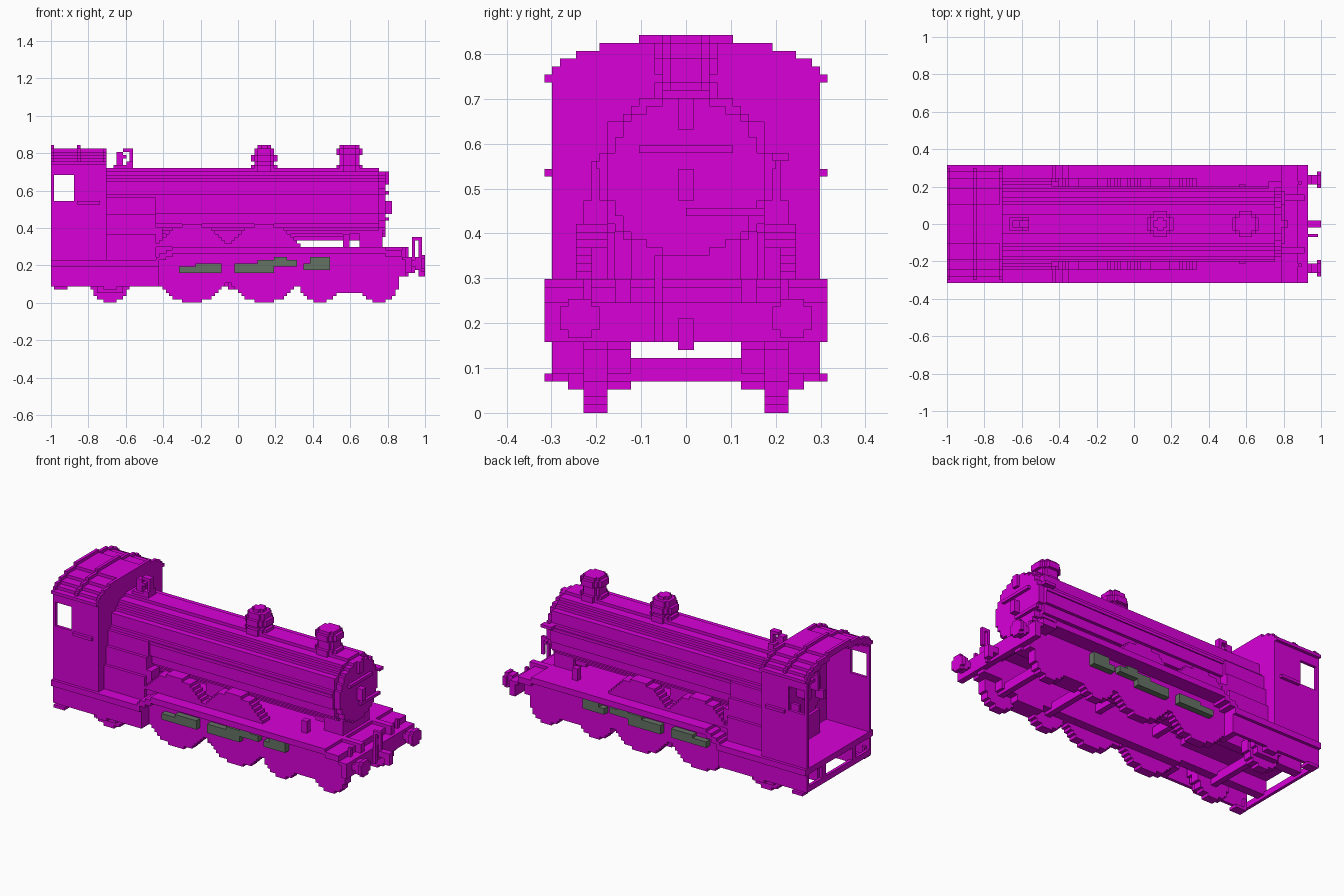
import bpy, bmesh, math

cube = bpy.data.objects.get("Cube")
if cube:
    bpy.data.objects.remove(cube, do_unlink=True)

V = 2 / 114          # one block; all sizes below are counted in blocks
X0 = 57              # blocks from the rear end to the centre


def material(name, rgb):
    m = bpy.data.materials.new(name)
    m.use_nodes = True
    m.diffuse_color = (*rgb, 1)
    m.node_tree.nodes["Principled BSDF"].inputs["Base Color"].default_value = (*rgb, 1)
    return m


BODY = material("magenta", (0.69, 0.0, 0.69))
ROD = material("rod_grey", (0.13, 0.17, 0.13))


def finish(name, bm, mat):
    bmesh.ops.recalc_face_normals(bm, faces=bm.faces)
    me = bpy.data.meshes.new(name)
    bm.to_mesh(me)
    bm.free()
    me.materials.append(mat)
    ob = bpy.data.objects.new(name, me)
    bpy.context.collection.objects.link(ob)
    return ob


def place(x, y, z):
    return ((x - X0) * V, y * V, z * V)


def add_prism(bm, outline, axis, a, b):
    """Extrude a closed outline along an axis from a to b."""
    pts = [p for i, p in enumerate(outline) if p != outline[i - 1]]
    order = {"x": lambda p, t: (t, p[0], p[1]),
             "y": lambda p, t: (p[0], t, p[1]),
             "z": lambda p, t: (p[0], p[1], t)}[axis]
    lo = [bm.verts.new(place(*order(p, a))) for p in pts]
    hi = [bm.verts.new(place(*order(p, b))) for p in pts]
    bm.faces.new(lo)
    bm.faces.new(hi[::-1])
    for i in range(len(pts)):
        bm.faces.new((lo[i - 1], lo[i], hi[i], hi[i - 1]))


def prism(name, outline, axis, a, b, mirror=False, mat=BODY):
    bm = bmesh.new()
    add_prism(bm, outline, axis, a, b)
    if mirror:
        add_prism(bm, outline, axis, -b, -a)
    return finish(name, bm, mat)


def boxes(name, items, mirror=True, mat=BODY):
    """Boxes given as x0, x1, y0, y1, z0, z1, optionally on both sides."""
    bm = bmesh.new()
    for x0, x1, y0, y1, z0, z1 in items:
        rect = [(x0, z0), (x1, z0), (x1, z1), (x0, z1)]
        add_prism(bm, rect, "y", y0, y1)
        if mirror:
            add_prism(bm, rect, "y", -y1, -y0)
    return finish(name, bm, mat)


def stair(halfs, c, base):
    """Symmetric stepped outline from one half width per row."""
    right = [(c + h, base + i + d) for i, h in enumerate(halfs) for d in (0, 1)]
    return right + [(2 * c - u, w) for u, w in reversed(right)]


def disc(r, c, cz, lowest=None):
    rows = [k for k in range(-r, r) if lowest is None or cz + k >= lowest]
    return stair([max(1, round(math.sqrt(r * r - (k + .5) ** 2))) for k in rows],
                 c, cz + rows[0])


# Running board, rising behind the cab step and dropping to the front beam
prism("running_board",
      [(0, 11), (33, 11), (33, 13), (35, 13), (35, 14), (37, 14), (37, 15), (102, 15),
       (102, 14), (107, 14), (107, 13), (110, 13), (110, 14), (107, 14.01), (107, 16),
       (102, 16), (102, 17), (37, 17), (37, 16), (35, 16), (35, 15), (33, 15), (33, 14),
       (32, 14), (32, 13), (0, 13)],
      "y", -18, 18)
boxes("front_beam", [(108, 110, -18, 18, 9, 14)], mirror=False)
boxes("main_frames", [(33, 102, 7, 10, 5, 15), (102, 109, 7, 10, 8, 14),
                      (1, 33, 7, 10, 6, 11)])
boxes("outer_frames", [(33, 75, 10, 13, 6, 15), (75, 102, 10, 13, 5, 15),
                       (102, 108, 10, 13, 8, 14)])
boxes("rear_side_sheets", [(0, 33, 16, 17, 5, 11), (31, 33, 10, 16, 5, 11)])
boxes("bogie_frames", [(86, 96, 7, 13, 3, 5)])
boxes("rear_beam", [(0, 1, 0, 17, 5, 7), (0, 1, 7, 9, 7, 11)])
boxes("cab_footsteps", [(1, 5, 15, 18, 4, 5), (1, 2, 15, 17, 5, 8)])
boxes("sand_pipes", [(54, 56, 10, 12, 4, 6), (76, 77, 10, 13, 3, 5)])

# Wheels, axles and trailing axle boxes
for label, cx, r in (("trailing", 18, 6), ("rear_driving", 43, 12),
                     ("front_driving", 65, 12), ("rear_bogie", 82, 6),
                     ("front_bogie", 100, 6)):
    prism(label + "_wheels", disc(r, cx, r), "y", 10, 13, mirror=True)
    z = 4 if r < 10 else 10
    boxes(label + "_axle", [(cx - 1, cx + 1, -10, 10, z, z + 3)], mirror=False)
prism("trailing_spring_housings", stair([4, 4, 5, 5, 6, 6, 6, 6], 18, 3), "y", 13, 15,
      mirror=True)
boxes("trailing_axle_boxes", [(16, 20, 15, 17, 4, 8)])

# Grey coupling and connecting rods
boxes("side_rods", [(39, 52, 13, 15, 9, 11), (44, 52, 13, 15, 11, 12),
                    (56, 68, 13, 15, 9, 12), (63, 75, 13, 15, 11, 13),
                    (68, 72, 13, 15, 12, 14), (77, 85, 13, 15, 10, 12),
                    (79, 85, 13, 15, 12, 14)], mat=ROD)

# Stepped splashers over the driving wheels
for label, cx in (("rear", 43), ("front", 65)):
    prism(label + "_splashers", disc(12, cx, 12, 17), "y", 10, 14, mirror=True)

# Boiler, smokebox and firebox
prism("boiler", disc(11, 0, 30), "x", 17, 100)
prism("smokebox_front", disc(10, 0, 30), "x", 100, 102)
boxes("smokebox_saddle", [(94, 101, 0, 7, 17, 22), (90, 94, 0, 6, 19, 22),
                          (89, 91, 10, 12, 17, 21)])
boxes("boiler_supports", [(50, 58, 0, 7, 17, 21)])
prism("firebox", stair([14] * 8 + [13] * 6 + [12] * 5, 0, 13), "x", 17, 32)
boxes("firebox_front_edge", [(31, 34, 9, 13, 13, 23)])
boxes("boiler_bands", [(17, 100, 11, 11.4, 31, 32), (17, 100, 9, 10, 36, 37)])
boxes("door_straps", [(102, 103, -6, 6, 33, 34), (102, 103, 0, 10, 25, 26)], mirror=False)
boxes("lamp_brackets", [(102, 103, -1, 1, 36, 40), (102, 104, -1, 1, 27, 31)], mirror=False)
boxes("smokebox_side_handle", [(98, 102, 11, 13, 32, 33)], mirror=False)


def stepped_stack(name, cx, layers):
    """Upright stepped fitting from (radius, bottom, top) layers."""
    bm = bmesh.new()
    for r, z0, z1 in layers:
        add_prism(bm, disc(r, cx, 0), "z", z0, z1)
    return finish(name, bm, BODY)


stepped_stack("chimney", 91, [(4, 40, 42), (3, 42, 45), (4, 45, 47), (3, 47, 48)])
stepped_stack("dome", 65, [(4, 40, 42), (3, 42, 43), (4, 43, 45), (3, 45, 47), (2, 47, 48)])
boxes("safety_valves", [(19, 25, -2, 2, 40, 42), (20, 22, -1, 1, 42, 46),
                        (23, 25, -2, 2, 42, 43), (22, 23, -1, 1, 44, 45),
                        (22, 25, -1, 1, 46, 47), (24, 25, -1, 1, 43, 46)], mirror=False)

# Cab with side windows and front wall
boxes("cab_sides", [(0, 17, 16, 17, 13, 31), (0, 1, 16, 17, 31, 39),
                    (7, 17, 16, 17, 31, 39), (0, 17, 16, 17, 39, 43)])
prism("cab_front", stair([17] * 30 + [16, 14, 11], 0, 13), "x", 16, 17)

# Stepped arched roof with two raised ribs
ARCH = [17, 16, 14, 11, 6]
boxes("cab_roof", [(0, 17, ARCH[i + 1] - 1, ARCH[i], 42 + i, 43 + i) for i in range(4)]
      + [(0, 17, 0, 6, 46, 47), (0, 17, 17, 18, 42, 43)])
boxes("roof_ribs", [(x, x + 1, ARCH[i + 1] if i < 4 else 0, ARCH[i], 43 + i, 44 + i)
                    for x in (0, 8, 16) for i in range(5) if x < 16 or i < 4])
boxes("cab_handrails", [(8, 15, 17, 18, 30, 31)])

# Cab interior fittings
prism("backhead", disc(9, 0, 28), "x", 13, 16)
boxes("backhead_base", [(12, 16, -7, 7, 13, 21)], mirror=False)
boxes("backhead_controls", [(10, 13, 3, 4, 29, 34), (10, 13, 6, 7, 25, 28)])
boxes("regulator", [(11, 12, -5, 3, 32, 33), (11, 13, -1, 1, 27, 30)], mirror=False)

# Buffers, coupling and front fittings
prism("buffer_shanks", disc(2, 112, 12), "y", 12, 15, mirror=True)
bm = bmesh.new()
for side in (-13.5, 13.5):
    add_prism(bm, stair([1.5, 2.5, 2.5, 2.5, 1.5], side, 9.5), "x", 112.8, 114)
finish("buffer_heads", bm, BODY)
boxes("coupling_hook", [(110, 114, -1, 1, 10, 12), (112, 114, -1, 1, 8, 10)], mirror=False)
boxes("brake_pipe", [(110, 111, -4, -3, 9, 20), (110, 113, -4, -3, 19, 20),
                     (112, 113, -4, -3, 14, 19)], mirror=False)
boxes("front_lamp_irons", [(107, 108, 12, 13, 14, 17)])
boxes("front_footplate_box", [(102, 109, 7, 9, 14, 17)])
